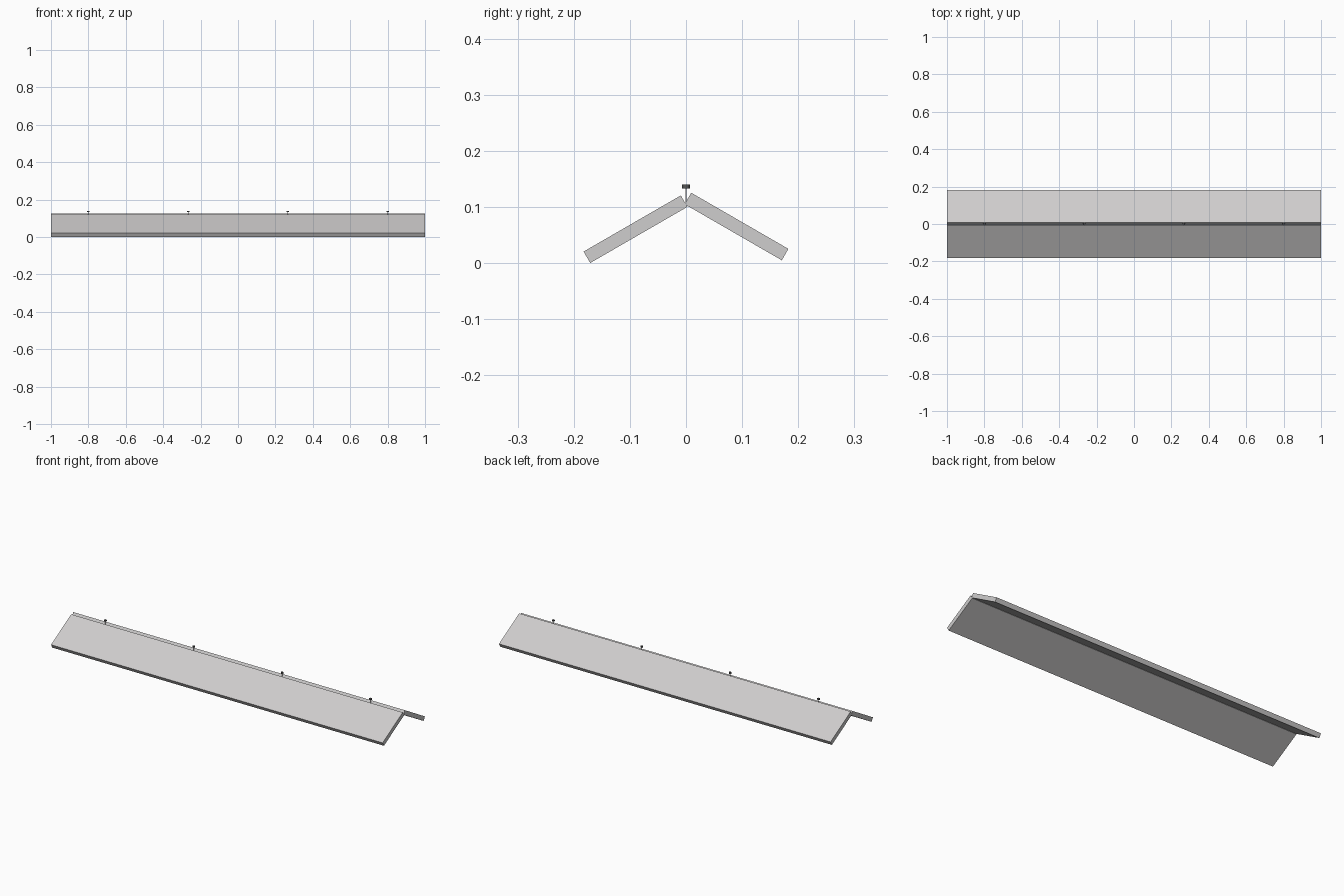
import bpy, math

if "Cube" in bpy.data.objects:
    bpy.data.objects.remove(bpy.data.objects["Cube"])


def material(name, rgb):
    m = bpy.data.materials.new(name)
    m.diffuse_color = (*rgb, 1)
    m.use_nodes = True
    m.node_tree.nodes["Principled BSDF"].inputs["Base Color"].default_value = m.diffuse_color
    return m


LIGHT = material("light_grey", (0.62, 0.61, 0.61))
DARK = material("dark_metal", (0.09, 0.09, 0.09))

# Two sloping boards meeting at the ridge, the back one slightly higher
for name, side, z in (("front_board", -1, 0.0602), ("back_board", 1, 0.0650)):
    bpy.ops.mesh.primitive_cube_add(size=1, location=(0, side * 0.09, z))
    board = bpy.context.object
    board.name = name
    board.scale = (2.0, 0.2, 0.0235)
    board.rotation_euler.x = -side * math.radians(30)
    board.data.materials.append(LIGHT)


def cylinder(name, radius, x, z0, z1, mat, sides):
    bpy.ops.mesh.primitive_cylinder_add(vertices=sides, radius=radius, depth=z1 - z0,
                                        location=(x, 0, (z0 + z1) / 2))
    ob = bpy.context.object
    ob.name = name
    ob.data.materials.append(mat)


# Nails along the ridge: thin shank and flat head
for i in range(4):
    x = -0.8 + i * 1.6 / 3
    cylinder(f"nail_shank_{i + 1}", 0.0012, x, 0.104, 0.134, LIGHT, 6)
    cylinder(f"nail_head_{i + 1}", 0.007, x, 0.133, 0.140, DARK, 12)
